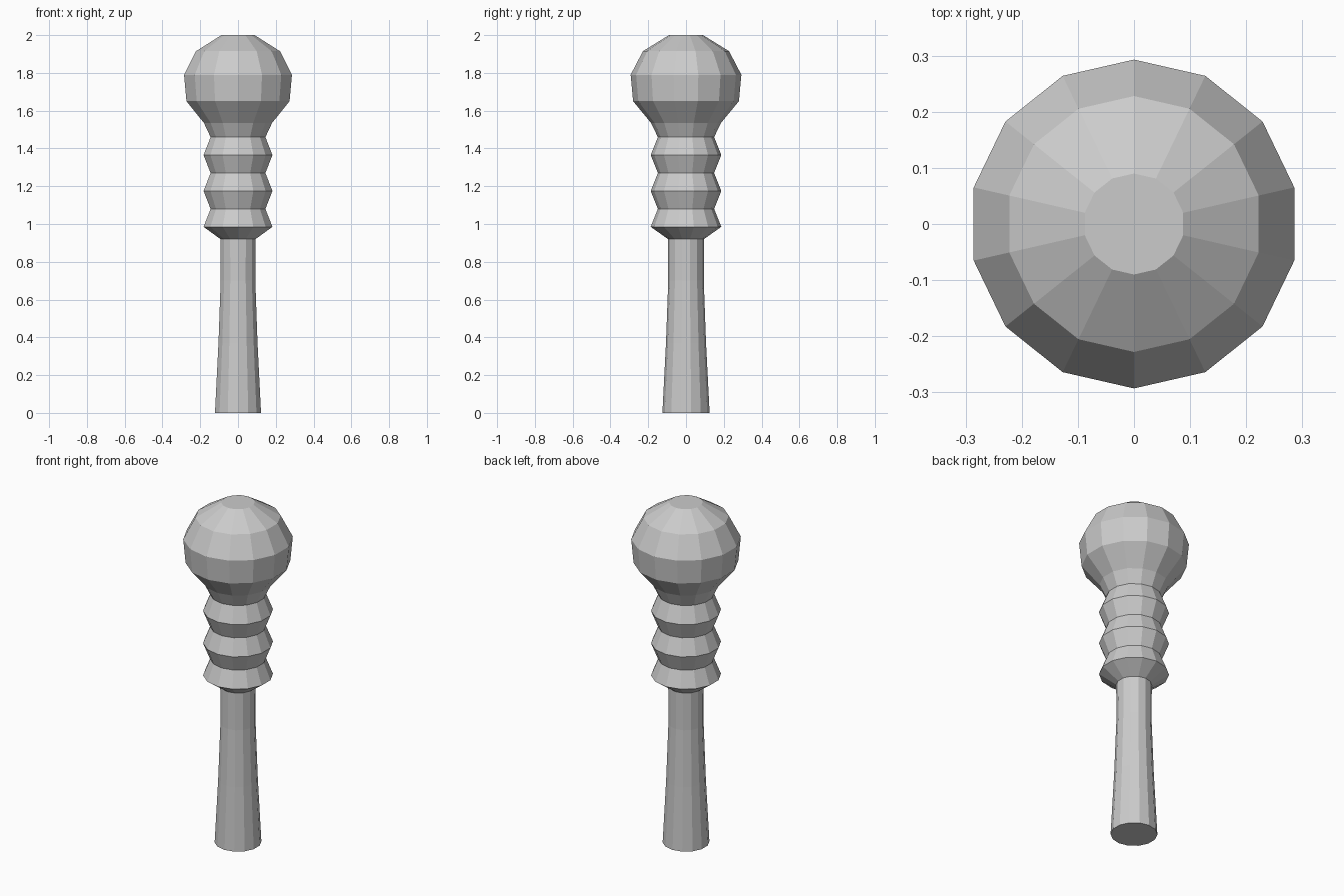
import bpy
import bmesh
from math import sin, cos, tau

cube = bpy.data.objects.get("Cube")
if cube:
    bpy.data.objects.remove(cube)

SIDES = 14

grey = bpy.data.materials.new("plain grey")
grey.use_nodes = True
colour = (0.6, 0.6, 0.6, 1)
grey.diffuse_color = colour
grey.node_tree.nodes["Principled BSDF"].inputs["Base Color"].default_value = colour


def turned_part(name, profile, cap_bottom=False, cap_top=False):
    """Flat-shaded turned piece from (radius, height) pairs, bottom to top."""
    bm = bmesh.new()
    rings = [[bm.verts.new((r * sin(tau * i / SIDES), -r * cos(tau * i / SIDES), z))
              for i in range(SIDES)] for r, z in profile]
    for low, high in zip(rings, rings[1:]):
        for i in range(SIDES):
            j = (i + 1) % SIDES
            bm.faces.new((low[i], low[j], high[j], high[i]))
    if cap_bottom:
        bm.faces.new(rings[0][::-1])
    if cap_top:
        bm.faces.new(rings[-1])
    mesh = bpy.data.meshes.new(name)
    bm.to_mesh(mesh)
    bm.free()
    mesh.materials.append(grey)
    obj = bpy.data.objects.new(name, mesh)
    bpy.context.collection.objects.link(obj)
    return obj


# Slim shaft, flaring towards the foot
turned_part("shaft", [(0.125, 0), (0.106, 0.37), (0.094, 0.7), (0.095, 0.92)],
            cap_bottom=True)

# Three ridged rings, evenly stacked
ridges = [(0.095, 0.92)]
for k in range(3):
    ridges += [(0.187, 0.985 + 0.19 * k), (0.149, 1.08 + 0.19 * k)]
turned_part("ridged_grip", ridges)

# Rounded knob with a flat top
turned_part("knob", [(0.149, 1.46), (0.185, 1.535), (0.28, 1.65), (0.293, 1.79),
                     (0.228, 1.915), (0.09, 2.0)], cap_top=True)
